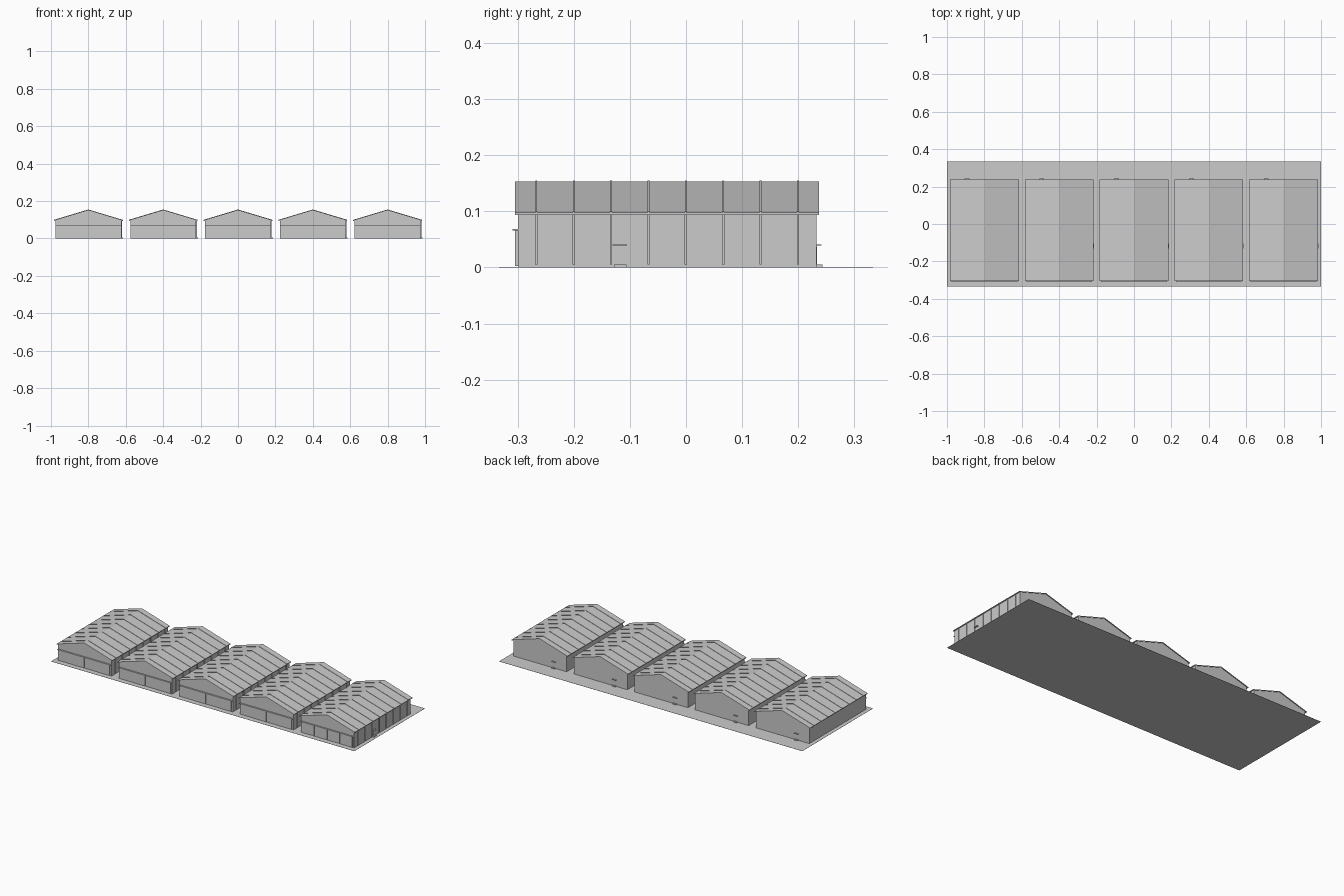
import bpy, bmesh
from mathutils import Vector

if "Cube" in bpy.data.objects:
    bpy.data.objects.remove(bpy.data.objects["Cube"])


def material(name, rgb):
    m = bpy.data.materials.new(name)
    m.use_nodes = True
    m.diffuse_color = (*rgb, 1)
    m.node_tree.nodes["Principled BSDF"].inputs["Base Color"].default_value = (*rgb, 1)
    return m


GREY = material("light grey", (0.6, 0.6, 0.6))


def finish(name, bm):
    bmesh.ops.recalc_face_normals(bm, faces=bm.faces)
    mesh = bpy.data.meshes.new(name)
    bm.to_mesh(mesh)
    bm.free()
    mesh.materials.append(GREY)
    ob = bpy.data.objects.new(name, mesh)
    bpy.context.collection.objects.link(ob)
    return ob


def add_box(bm, low, high):
    low, high = Vector(low), Vector(high)
    verts = bmesh.ops.create_cube(bm, size=1)["verts"]
    for v in verts:
        v.co = (low + high) / 2 + v.co * (high - low)


def add_prism(bm, profile, y0, y1):
    """Extrude an x-z profile along y."""
    face = bm.faces.new([bm.verts.new((x, y0, z)) for x, z in profile])
    ext = bmesh.ops.extrude_face_region(bm, geom=[face])["geom"]
    bmesh.ops.translate(bm, vec=(0, y1 - y0, 0),
                        verts=[e for e in ext if isinstance(e, bmesh.types.BMVert)])


WALL, EAVE, RIDGE = 0.176, 0.184, 0.153
FRONT, BACK = -0.3, 0.233
SLOPE = 0.3
RIB_Y = [-0.267 + i / 15 for i in range(8)]


def roof_strip(x, half, top, thick):
    """Gabled band profile with an even vertical thickness."""
    drop = half * SLOPE
    upper = [(x - half, top - drop), (x, top), (x + half, top - drop)]
    return upper + [(px, pz - thick) for px, pz in reversed(upper)]


def shed(x):
    # Solid body with gable ends
    bm = bmesh.new()
    shoulder = RIDGE - 0.003 - WALL * SLOPE
    add_prism(bm, [(x - WALL, 0), (x + WALL, 0), (x + WALL, shoulder),
                   (x, RIDGE - 0.003), (x - WALL, shoulder)], FRONT, BACK)
    finish("shed_walls", bm)

    # Thin overhanging roof
    bm = bmesh.new()
    add_prism(bm, roof_strip(x, EAVE, RIDGE, 0.004), FRONT - 0.005, BACK + 0.004)
    finish("roof", bm)

    # Raised roof seams, and posts on one long wall
    seams, posts = bmesh.new(), bmesh.new()
    for y in RIB_Y:
        add_prism(seams, roof_strip(x, EAVE, RIDGE + 0.002, 0.003), y - 0.0015, y + 0.0015)
        add_box(posts, (x + WALL - 0.001, y - 0.002, 0.005), (x + WALL + 0.004, y + 0.002, 0.096))
    finish("roof_seams", seams)
    finish("wall_posts", posts)

    # Sliding front doors and their hanging rail
    bm = bmesh.new()
    width = 2 * (WALL - 0.008) / 4
    for i in range(4):
        left = x - WALL + 0.008 + i * width
        add_box(bm, (left + 0.001, FRONT - 0.003 - 0.002 * (i % 2), 0.003),
                (left + width - 0.001, FRONT + 0.001, 0.067))
    finish("sliding_doors", bm)
    bm = bmesh.new()
    add_box(bm, (x - WALL, FRONT - 0.009, 0.066), (x + WALL, FRONT + 0.001, 0.069))
    finish("door_rail", bm)

    # Side and back entrances: leaf, canopy and step
    bm = bmesh.new()
    w = x + WALL
    add_box(bm, (w - 0.001, -0.126, 0.004), (w + 0.001, -0.108, 0.037))
    add_box(bm, (w - 0.001, -0.131, 0.039), (w + 0.01, -0.105, 0.041))
    add_box(bm, (w - 0.001, -0.128, 0), (w + 0.01, -0.106, 0.005))
    finish("side_entrance", bm)
    bm = bmesh.new()
    c = x - 0.093
    add_box(bm, (c - 0.009, BACK - 0.001, 0.004), (c + 0.009, BACK + 0.001, 0.037))
    add_box(bm, (c - 0.013, BACK - 0.001, 0.039), (c + 0.013, BACK + 0.009, 0.041))
    add_box(bm, (c - 0.011, BACK - 0.001, 0), (c + 0.011, BACK + 0.01, 0.005))
    finish("back_entrance", bm)


# Ground slab with five sheds in a row
bm = bmesh.new()
add_box(bm, (-1, -0.333, 0), (1, 0.333, 0.0008))
finish("ground_slab", bm)
for i in range(5):
    shed(-0.8 + 0.4 * i)
